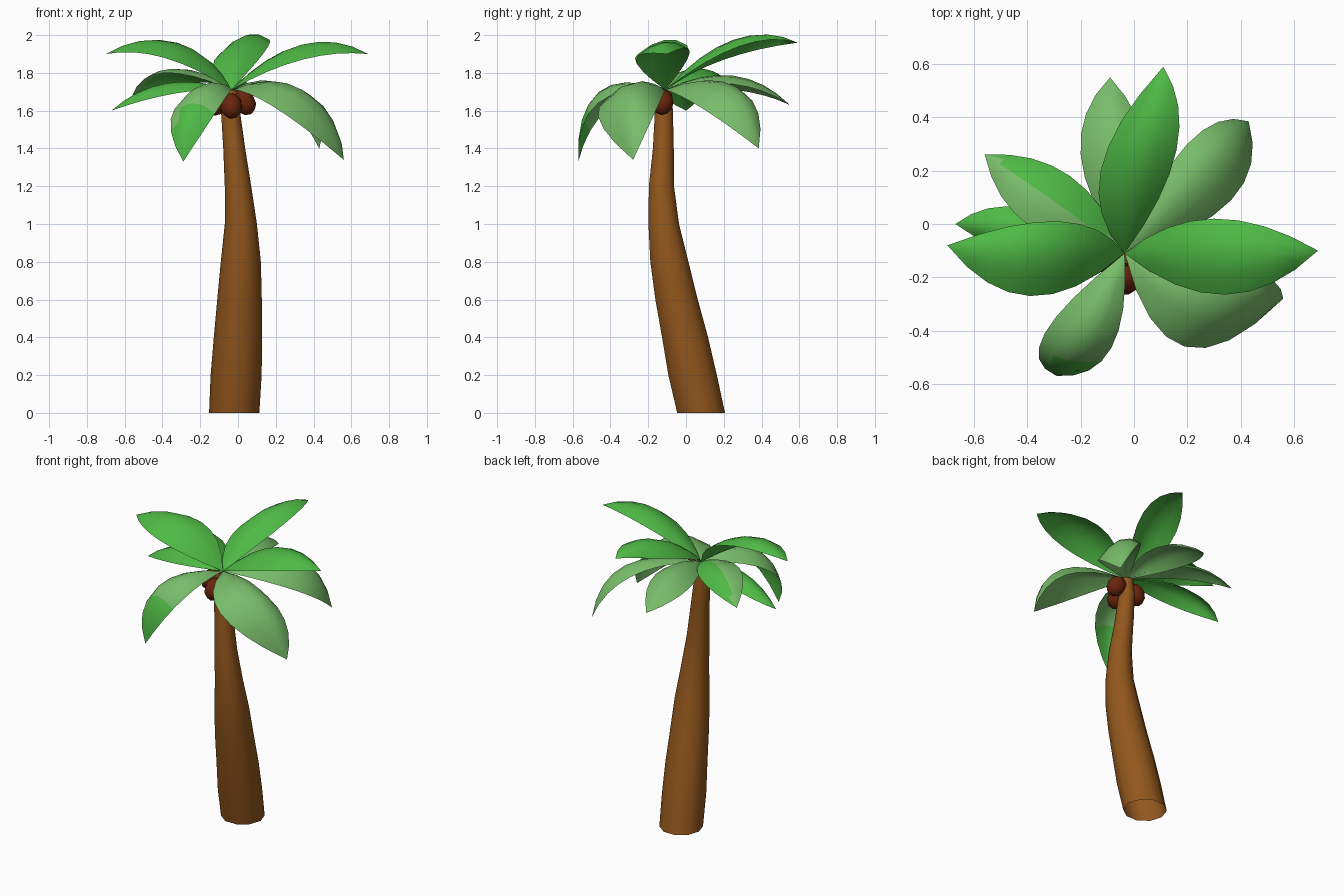
import bpy
import bmesh
import math
from mathutils import Vector

default = bpy.data.objects.get("Cube")
if default:
    bpy.data.objects.remove(default, do_unlink=True)


def make_material(name, rgb):
    mat = bpy.data.materials.new(name)
    mat.use_nodes = True
    colour = (*rgb, 1.0)
    mat.diffuse_color = colour
    for node in mat.node_tree.nodes:
        if node.type == "BSDF_PRINCIPLED":
            node.inputs["Base Color"].default_value = colour
            node.inputs["Roughness"].default_value = 0.8
    return mat


bark = make_material("bark brown", (0.29, 0.095, 0.012))
bright = make_material("bright leaf green", (0.078, 0.49, 0.06))
pale = make_material("pale leaf green", (0.19, 0.51, 0.145))
husk = make_material("coconut brown", (0.14, 0.018, 0.004))


def finish(bm, name, materials, smooth_angle):
    """Turn a bmesh into a named, smooth-shaded object."""
    mesh = bpy.data.meshes.new(name)
    bm.to_mesh(mesh)
    bm.free()
    for material in materials:
        mesh.materials.append(material)
    obj = bpy.data.objects.new(name, mesh)
    bpy.context.collection.objects.link(obj)
    bpy.ops.object.select_all(action="DESELECT")
    obj.select_set(True)
    bpy.context.view_layer.objects.active = obj
    bpy.ops.object.shade_smooth_by_angle(angle=math.radians(smooth_angle))
    return obj


def arc(start, middle, end, t):
    """Quadratic curve that passes through the middle point at half way."""
    control = 2 * middle - (start + end) / 2
    return start * (1 - t) ** 2 + control * (2 * t * (1 - t)) + end * t ** 2


# Trunk: open tube of stacked rings (x, y, z, radius) that lean and taper
def build_trunk(rings, sides=10):
    bm = bmesh.new()
    loops = []
    for x, y, z, radius in rings:
        loop = []
        for i in range(sides):
            a = math.tau * i / sides
            loop.append(bm.verts.new((x + radius * math.cos(a), y + radius * math.sin(a), z)))
        loops.append(loop)
    for low, high in zip(loops, loops[1:]):
        for i in range(sides):
            j = (i + 1) % sides
            bm.faces.new((low[i], low[j], high[j], high[i]))
    finish(bm, "trunk", [bark], 45)


build_trunk([
    (-0.02, 0.08, 0, 0.133), (-0.01, 0.035, 0.2, 0.135), (0, -0.005, 0.4, 0.128),
    (0.008, -0.05, 0.6, 0.118), (0.015, -0.088, 0.8, 0.106), (0.015, -0.118, 1, 0.085),
    (0, -0.13, 1.2, 0.07), (-0.02, -0.12, 1.4, 0.058), (-0.04, -0.117, 1.6, 0.05),
    (-0.04, -0.115, 1.71, 0.04),
])


# Leaf: a curved sheet spanned by two edges and a ridge, all meeting at both ends
def build_leaf(name, materials, tip, edge_a, ridge, edge_b, second_colour=None):
    length_steps, cross_steps = 8, 4
    base = Vector((-0.035, -0.11, 1.71))
    tip, edge_a, ridge, edge_b = map(Vector, (tip, edge_a, ridge, edge_b))
    bm = bmesh.new()
    rows = []
    for i in range(length_steps + 1):
        t = i / length_steps
        a, r, b = (arc(base, p, tip, t) for p in (edge_a, ridge, edge_b))
        rows.append([bm.verts.new(arc(a, r, b, k / cross_steps)) for k in range(cross_steps + 1)])
    for row, following in zip(rows, rows[1:]):
        for k in range(cross_steps):
            bm.faces.new((row[k], row[k + 1], following[k + 1], following[k]))
    bmesh.ops.remove_doubles(bm, verts=bm.verts, dist=0.0005)
    # The upper side of the sheet faces up
    bm.normal_update()
    if sum(f.normal.z * f.calc_area() for f in bm.faces) < 0:
        bmesh.ops.reverse_faces(bm, faces=bm.faces)
    if second_colour:
        for face in bm.faces:
            face.material_index = int(second_colour(face.calc_center_median()))
    finish(bm, name, materials, 60)


# Upper crown
build_leaf("upper_leaf_left", [bright], (0.69, -0.10, 1.9),
           (0.3, 0.02, 1.91), (0.34, -0.12, 1.95), (0.34, -0.265, 1.87))
build_leaf("upper_leaf_back", [bright], (0.11, 0.59, 1.96),
           (-0.125, 0.2, 1.87), (0.02, 0.25, 1.975), (0.16, 0.28, 1.94))
build_leaf("upper_leaf_right", [bright], (-0.7, -0.08, 1.9),
           (-0.28, 0.01, 1.93), (-0.35, -0.12, 1.96), (-0.39, -0.27, 1.88))

# Lower, drooping crown
build_leaf("lower_leaf_back_right", [bright, pale], (-0.56, 0.26, 1.68),
           (-0.24, 0.18, 1.75), (-0.32, 0.1, 1.82), (-0.39, -0.01, 1.8),
           lambda c: c.y + 0.7 * c.x < -0.115)
build_leaf("lower_leaf_right", [bright], (-0.67, 0, 1.6),
           (-0.4, 0.06, 1.69), (-0.38, -0.04, 1.745), (-0.34, -0.15, 1.69))
build_leaf("lower_leaf_back", [pale], (-0.09, 0.55, 1.63),
           (-0.2, 0.26, 1.71), (-0.07, 0.25, 1.785), (0.05, 0.25, 1.74))
build_leaf("lower_leaf_back_left", [pale], (0.43, 0.385, 1.4),
           (0.2, 0.3, 1.7), (0.3, 0.22, 1.72), (0.365, 0.09, 1.61))
build_leaf("lower_leaf_left", [pale], (0.56, -0.28, 1.34),
           (0.41, -0.16, 1.6), (0.34, -0.3, 1.71), (0.19, -0.46, 1.62))
build_leaf("lower_leaf_front", [pale, bright], (-0.29, -0.57, 1.33),
           (-0.335, -0.41, 1.61), (-0.22, -0.46, 1.7), (-0.085, -0.465, 1.64),
           lambda c: c.y < -0.5)

# Coconuts: slightly long, hanging outward around the trunk top
for side, location in (("front", (-0.035, -0.205, 1.625)),
                       ("right", (-0.115, -0.125, 1.64)),
                       ("left", (0.035, -0.125, 1.645))):
    bm = bmesh.new()
    bmesh.ops.create_icosphere(bm, subdivisions=2, radius=0.058)
    bmesh.ops.scale(bm, vec=(1, 1, 1.25), verts=bm.verts)
    coconut = finish(bm, "coconut_" + side, [husk], 60)
    coconut.location = location
    outward = Vector((location[0] + 0.035, location[1] + 0.115, 0)).normalized()
    coconut.rotation_euler = (outward.y * 0.5, -outward.x * 0.5, 0)
